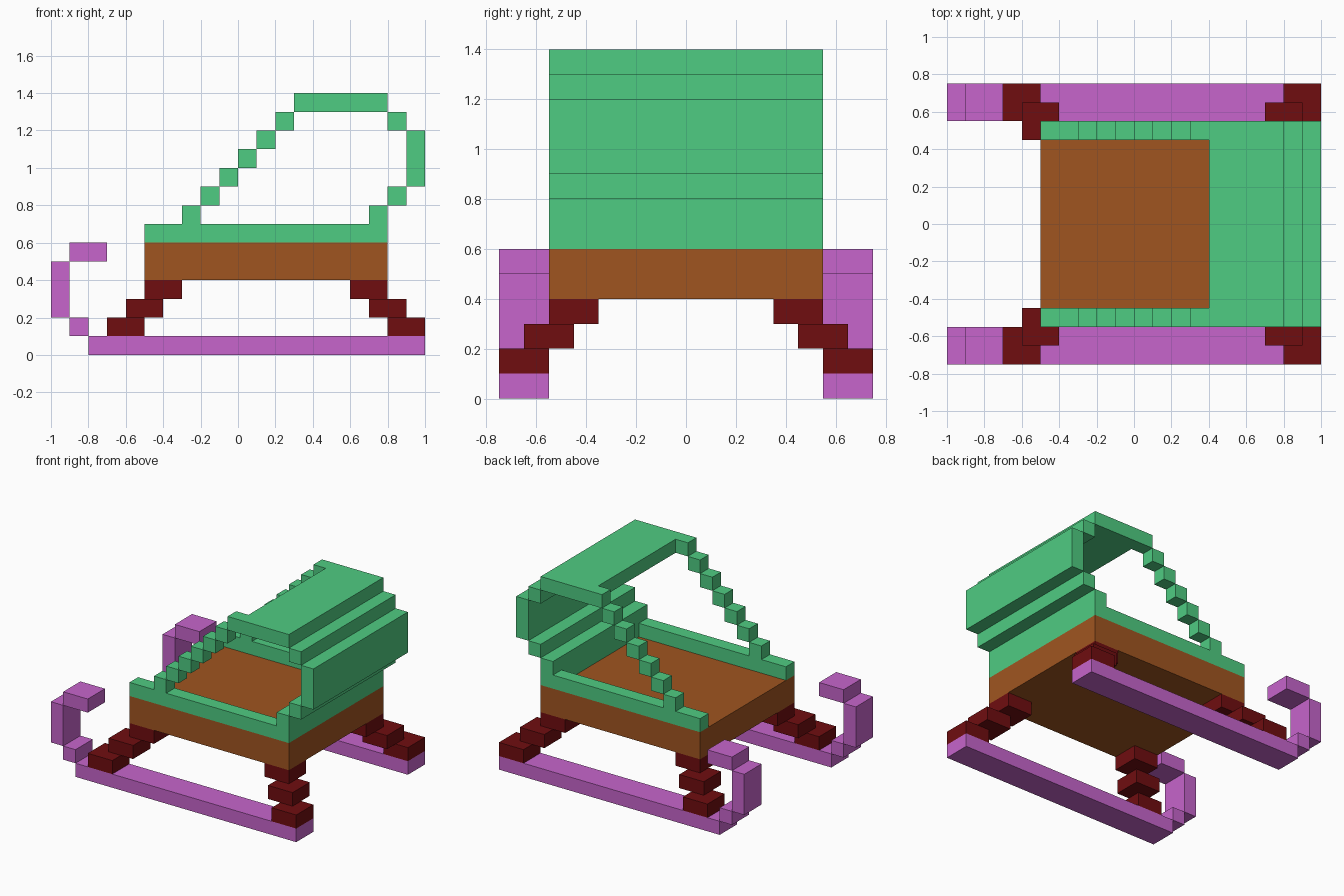
import bpy, bmesh

if "Cube" in bpy.data.objects:
    bpy.data.objects.remove(bpy.data.objects["Cube"])


def material(name, rgb):
    m = bpy.data.materials.new(name)
    m.diffuse_color = (*rgb, 1)
    m.use_nodes = True
    m.node_tree.nodes["Principled BSDF"].inputs["Base Color"].default_value = m.diffuse_color
    return m


PURPLE = material("purple", (0.571, 0.130, 0.604))
GREEN = material("green", (0.078, 0.604, 0.223))
BROWN = material("brown", (0.352, 0.091, 0.0145))
RED = material("dark red", (0.162, 0.004, 0.005))


def blocks(name, boxes, mat, mirror=False):
    """Object made of boxes (x0, x1, y0, y1, z0, z1), optionally mirrored in y."""
    bm = bmesh.new()
    for x0, x1, y0, y1, z0, z1 in boxes:
        for v in bmesh.ops.create_cube(bm, size=1)["verts"]:
            v.co = (x1 if v.co.x > 0 else x0,
                    y1 if v.co.y > 0 else y0,
                    z1 if v.co.z > 0 else z0)
    me = bpy.data.meshes.new(name)
    bm.to_mesh(me)
    bm.free()
    me.materials.append(mat)
    ob = bpy.data.objects.new(name, me)
    bpy.context.collection.objects.link(ob)
    if mirror:
        mod = ob.modifiers.new("Mirror", "MIRROR")
        mod.use_axis = (False, True, False)
        mod.use_mirror_merge = False
    return ob


def strip(profile, y0, y1):
    """Turn side-view rectangles (x0, x1, z0, z1) into boxes of one width."""
    return [(x0, x1, y0, y1, z0, z1) for x0, x1, z0, z1 in profile]


# Runners with curled front tips
blocks("runner", strip([(-0.8, 1, 0, 0.1), (-0.9, -0.8, 0.1, 0.2),
                        (-1, -0.9, 0.2, 0.5), (-0.9, -0.7, 0.5, 0.6)],
                       0.55, 0.75), PURPLE, True)

# Stepped legs leaning in towards the body
for name, x, dx in (("front_leg", -0.7, 0.1), ("rear_leg", 0.8, -0.1)):
    blocks(name, [(x + i * dx, x + i * dx + 0.2,
                   0.55 - i * 0.1, 0.75 - i * 0.1,
                   0.1 + i * 0.1, 0.2 + i * 0.1) for i in range(3)], RED, True)

# Sled floor
blocks("floor", [(-0.5, 0.8, -0.55, 0.55, 0.4, 0.6)], BROWN)

# Side rails
blocks("side_rail", [(-0.5, 0.7, 0.45, 0.55, 0.6, 0.7)], GREEN, True)

# Diagonal stepped arms from the rails to the canopy
blocks("canopy_arm", [(-0.3 + i * 0.1, -0.2 + i * 0.1, 0.45, 0.55,
                       0.7 + i * 0.1, 0.8 + i * 0.1) for i in range(7)], GREEN, True)

# Bulging backrest and canopy across the full width
blocks("backrest", strip([(0.7, 0.8, 0.6, 0.8), (0.8, 0.9, 0.8, 0.9),
                          (0.9, 1, 0.9, 1.2), (0.8, 0.9, 1.2, 1.3)],
                         -0.55, 0.55), GREEN)
blocks("canopy", [(0.4, 0.8, -0.55, 0.55, 1.3, 1.4)], GREEN)
